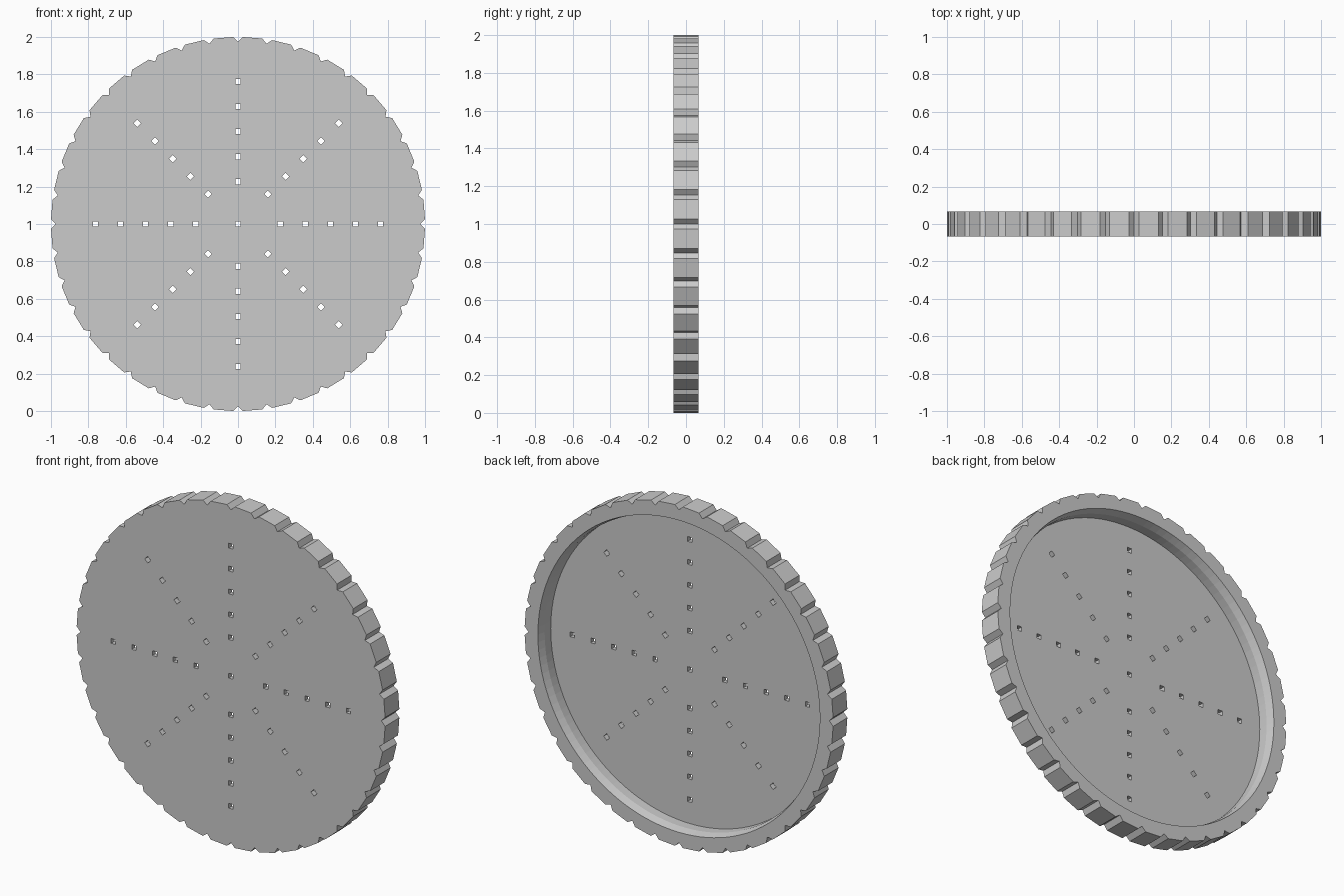
import bpy
import bmesh
from math import cos, sin, pi
from mathutils import Matrix, Vector

cube = bpy.data.objects.get("Cube")
if cube:
    bpy.data.objects.remove(cube, do_unlink=True)

HALF = 0.066          # half thickness of the lid
FLOOR = -0.036        # y of the recessed floor
NOTCHES = 40
CENTRE = Vector((0, 0, 1))

grey = bpy.data.materials.new("light_grey")
grey.use_nodes = True
grey.diffuse_color = (0.6, 0.6, 0.6, 1)
grey.node_tree.nodes["Principled BSDF"].inputs["Base Color"].default_value = (0.6, 0.6, 0.6, 1)


def make_object(name, bm):
    bmesh.ops.recalc_face_normals(bm, faces=bm.faces[:])
    mesh = bpy.data.meshes.new(name)
    bm.to_mesh(mesh)
    bm.free()
    mesh.materials.append(grey)
    obj = bpy.data.objects.new(name, mesh)
    bpy.context.collection.objects.link(obj)
    return obj


def polar(radius, angle, y):
    return CENTRE + Vector((radius * cos(angle), y, radius * sin(angle)))


def loft(bm, rings):
    """Skin equal-length rings of points and cap both ends."""
    loops = [[bm.verts.new(p) for p in ring] for ring in rings]
    for a, b in zip(loops, loops[1:]):
        for i in range(len(a)):
            j = (i + 1) % len(a)
            bm.faces.new((a[i], a[j], b[j], b[i]))
    bm.faces.new(loops[0])
    bm.faces.new(loops[-1])


def circle(radius, y, count=128):
    return [polar(radius, 2 * pi * i / count, y) for i in range(count)]


def notched_outline(y):
    points = []
    for i in range(NOTCHES):
        a = 2 * pi * i / NOTCHES
        points += [polar(1, a - 0.026, y), polar(0.975, a, y), polar(1, a + 0.026, y)]
    return points


def cut(target, cutter):
    cutter.hide_render = True
    mod = target.modifiers.new("cut", "BOOLEAN")
    mod.operation = "DIFFERENCE"
    mod.solver = "EXACT"
    mod.object = cutter
    bpy.context.view_layer.objects.active = target
    bpy.ops.object.modifier_apply(modifier=mod.name)
    bpy.data.objects.remove(cutter, do_unlink=True)


# Lid disc with V notches round the grip edge
bm = bmesh.new()
loft(bm, [notched_outline(-HALF), notched_outline(HALF)])
lid = make_object("notched_lid", bm)

# Recess in the back, straight at the floor and flared towards the rim
bm = bmesh.new()
loft(bm, [circle(0.902, FLOOR), circle(0.902, 0.02), circle(0.914, HALF), circle(0.914, 0.1)])
cut(lid, make_object("recess_cutter", bm))

# Square vent holes: one in the centre and five along each of eight spokes
bm = bmesh.new()
spots = [(0, 0)] + [(0.226 + 0.134 * k, s * pi / 4) for s in range(8) for k in range(5)]
for radius, angle in spots:
    place = Matrix.Translation(polar(radius, angle, 0)) @ Matrix.Rotation(-angle, 4, "Y")
    size = Matrix.Diagonal((0.028, 0.4, 0.028, 1))
    bmesh.ops.create_cube(bm, size=1, matrix=place @ size)
cut(lid, make_object("vent_cutter", bm))
